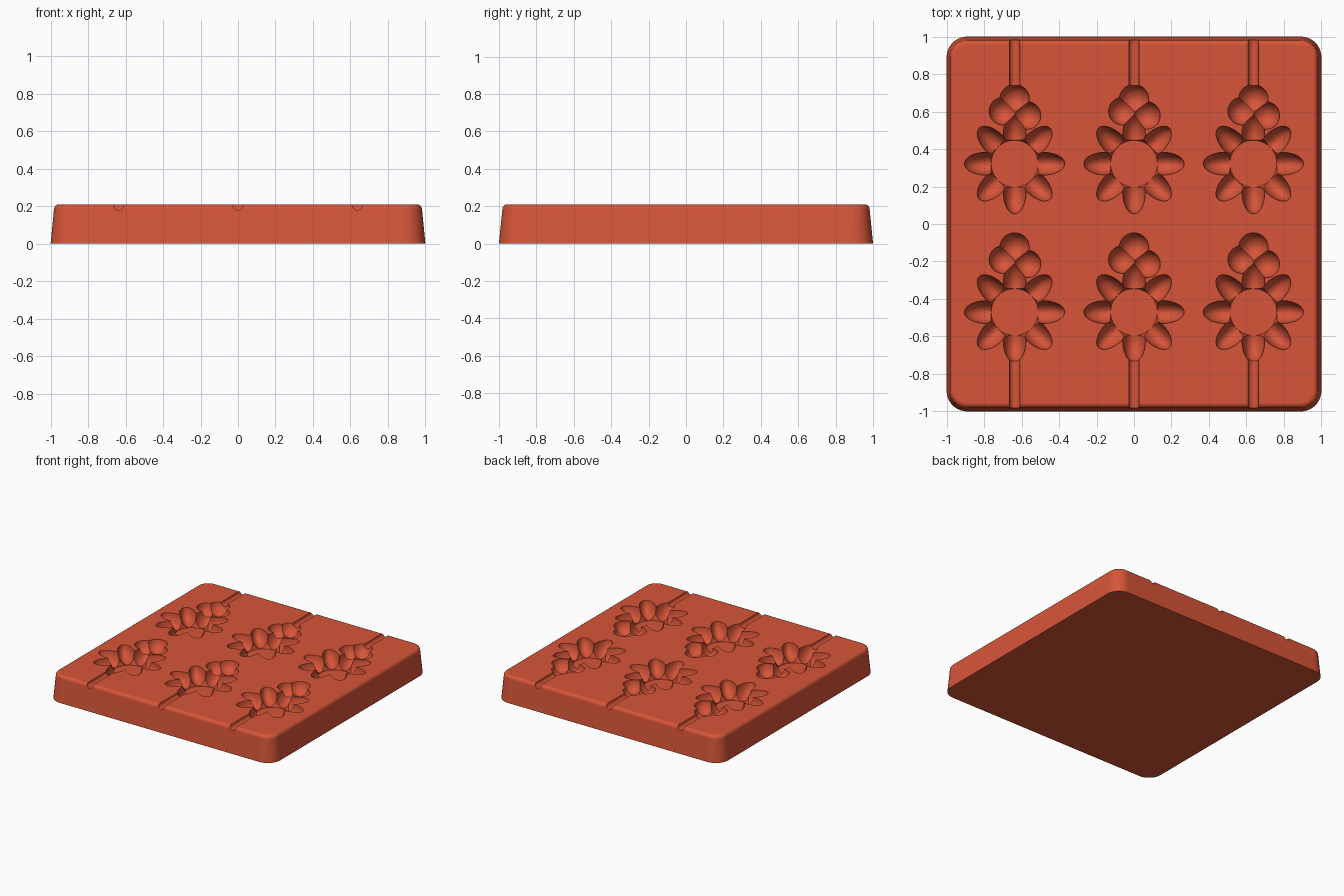
import bpy, bmesh, math
from mathutils import Matrix, Vector

if "Cube" in bpy.data.objects:
    bpy.data.objects.remove(bpy.data.objects["Cube"], do_unlink=True)

TOP = 0.21
CENTRES = [Vector((x, y, TOP + 0.001)) for x in (-0.637, 0, 0.637) for y in (0.322, -0.47)]

clay = bpy.data.materials.new("terracotta_red")
clay.use_nodes = True
colour = (0.68, 0.09, 0.04, 1)
clay.diffuse_color = colour
clay.node_tree.nodes["Principled BSDF"].inputs["Base Color"].default_value = colour


def make_object(name, bm):
    mesh = bpy.data.meshes.new(name)
    bmesh.ops.recalc_face_normals(bm, faces=bm.faces)
    bm.to_mesh(mesh)
    bm.free()
    mesh.materials.append(clay)
    obj = bpy.data.objects.new(name, mesh)
    bpy.context.collection.objects.link(obj)
    return obj


def rounded_square(bm, half, radius, z, steps=10):
    ring = []
    for corner in range(4):
        mid = math.pi / 2 * corner + math.pi / 4
        cx = math.copysign(half - radius, math.cos(mid))
        cy = math.copysign(half - radius, math.sin(mid))
        for i in range(steps + 1):
            a = math.pi / 2 * (corner + i / steps)
            ring.append(bm.verts.new((cx + radius * math.cos(a), cy + radius * math.sin(a), z)))
    return ring


def carve(bm):
    """Subtract a set of separate solids from the tray."""
    cutter = make_object("cavity_cutter", bm)
    cutter.hide_render = True
    cut = tray.modifiers.new("carve", 'BOOLEAN')
    cut.operation = 'DIFFERENCE'
    cut.solver = 'MANIFOLD'
    cut.object = cutter
    bpy.ops.object.modifier_apply(modifier=cut.name)
    bpy.data.objects.remove(cutter, do_unlink=True)


def carve_ellipsoids(offset, size, turn=0):
    bm = bmesh.new()
    for centre in CENTRES:
        place = (Matrix.Translation(centre + offset) @ Matrix.Rotation(turn, 4, 'Z')
                 @ Matrix.Diagonal((*size, 1)))
        bmesh.ops.create_uvsphere(bm, u_segments=28, v_segments=16, radius=1, matrix=place)
    carve(bm)


# Tapered tray with rounded corners and a rounded top rim
bm = bmesh.new()
fillet = 0.028
levels = [(1.0, 0)]
for i in range(7):
    a = math.pi / 2 * i / 6
    levels.append((0.982 - fillet * (1 - math.cos(a)), TOP - fillet * (1 - math.sin(a))))
rings = [rounded_square(bm, half, half - 0.89, z) for half, z in levels]
for low, high in zip(rings, rings[1:]):
    for i in range(len(low)):
        j = (i + 1) % len(low)
        bm.faces.new((low[i], low[j], high[j], high[i]))
bm.faces.new(rings[0])
bm.faces.new(rings[-1])
tray = make_object("mould_tray", bm)
bpy.ops.object.select_all(action='DESELECT')
tray.select_set(True)
bpy.context.view_layer.objects.active = tray

# Flat heart of each flower
bm = bmesh.new()
for centre in CENTRES:
    bmesh.ops.create_cone(bm, cap_ends=True, segments=40, radius1=0.125, radius2=0.16,
                          depth=0.118, matrix=Matrix.Translation(centre - Vector((0, 0, 0.041))))
carve(bm)

# Eight petals
for k in range(8):
    a = k * math.pi / 4
    carve_ellipsoids(Vector((math.cos(a), math.sin(a), 0)) * 0.15, (0.118, 0.061, 0.1), a)

# Three buds
for dx, dy, r in ((0, 0.344, 0.079), (-0.062, 0.28, 0.074), (0.066, 0.257, 0.074)):
    carve_ellipsoids(Vector((dx, dy, 0)), (r, r, 0.085))

# Grooves from each cavity to the nearest edge
bm = bmesh.new()
for centre in CENTRES:
    start, end = (centre.y + 0.37, 1.1) if centre.y > 0 else (centre.y - 0.2, -1.1)
    place = (Matrix.Translation((centre.x, (start + end) / 2, TOP - 0.003))
             @ Matrix.Rotation(math.pi / 2, 4, 'X'))
    bmesh.ops.create_cone(bm, cap_ends=True, segments=24, radius1=0.028, radius2=0.028,
                          depth=abs(end - start), matrix=place)
carve(bm)

# Smooth hollows with crisp rims and level flats
bpy.ops.object.shade_smooth_by_angle(angle=math.radians(30))
tray.modifiers.new("level_flats", 'WEIGHTED_NORMAL').keep_sharp = True
